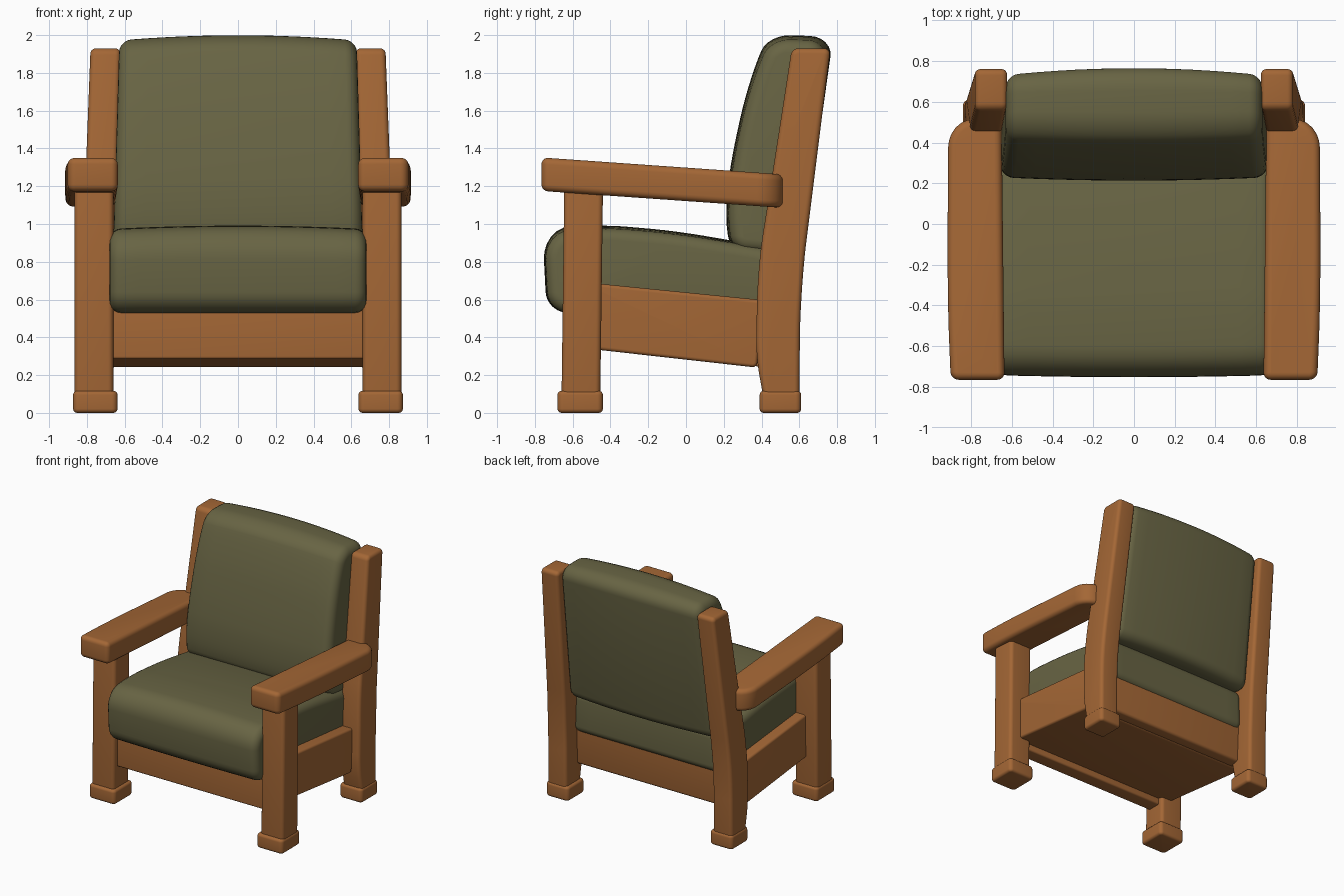
import bpy, bmesh, math
from mathutils import Vector

if "Cube" in bpy.data.objects:
    bpy.data.objects.remove(bpy.data.objects["Cube"])


def material(name, rgb):
    m = bpy.data.materials.new(name)
    m.diffuse_color = (*rgb, 1)
    m.use_nodes = True
    m.node_tree.nodes["Principled BSDF"].inputs["Base Color"].default_value = m.diffuse_color
    return m


WOOD = material("warm wood", (0.37, 0.135, 0.036))
FABRIC = material("olive fabric", (0.138, 0.128, 0.057))


def offset(poly, d):
    """Inset a counter-clockwise polygon of (u, v, radius) by d."""
    out, n = [], len(poly)
    for i in range(n):
        p = Vector(poly[i][:2])
        e1 = (p - Vector(poly[i - 1][:2])).normalized()
        e2 = (Vector(poly[(i + 1) % n][:2]) - p).normalized()
        n1, n2 = Vector((-e1.y, e1.x)), Vector((-e2.y, e2.x))
        q = p + (n1 + n2) * d / (1 + n1.dot(n2))
        out.append((q.x, q.y, max(poly[i][2] - d, 0.004)))
    return out


def rounded(poly, seg=6):
    """Round every corner with a short curve."""
    pts, n = [], len(poly)
    for i in range(n):
        p = Vector(poly[i][:2])
        a, b = Vector(poly[i - 1][:2]) - p, Vector(poly[(i + 1) % n][:2]) - p
        pa = p + a.normalized() * min(poly[i][2], a.length * 0.48)
        pb = p + b.normalized() * min(poly[i][2], b.length * 0.48)
        for k in range(seg + 1):
            t = k / seg
            # blend towards the corner for a near-circular arc
            w = 1.41 * t * (1 - t)
            s = (1 - t) ** 2 + w + t * t
            pts.append((pa * (1 - t) ** 2 + p * w + pb * t * t) / s)
    return pts


def loft(name, poly, w0, w1, edge, mat, place, slices=1, mirror=False):
    """Extrude a rounded profile from w0 to w1 with softened end edges."""
    area = sum(poly[i - 1][0] * poly[i][1] - poly[i][0] * poly[i - 1][1]
               for i in range(len(poly)))
    if area < 0:
        poly = poly[::-1]
    arc = [(edge * (1 - math.sin(a)), edge * (1 - math.cos(a)))
           for a in (k * math.pi / 10 for k in range(6))]
    stations = [(d, w0 + h) for d, h in arc]
    span = w1 - w0 - 2 * edge
    stations += [(0, w0 + edge + span * k / slices) for k in range(1, slices)]
    stations += [(d, w1 - h) for d, h in reversed(arc)]
    bm = bmesh.new()
    rings = [[bm.verts.new(place(p.x, p.y, w)) for p in rounded(offset(poly, d))]
             for d, w in stations]
    for r, s in zip(rings, rings[1:]):
        for i in range(len(r)):
            bm.faces.new((r[i - 1], r[i], s[i], s[i - 1]))
    bm.faces.new(rings[0])
    bm.faces.new(rings[-1])
    bmesh.ops.recalc_face_normals(bm, faces=bm.faces)
    me = bpy.data.meshes.new(name)
    bm.to_mesh(me)
    bm.free()
    me.materials.append(mat)
    ob = bpy.data.objects.new(name, me)
    bpy.context.collection.objects.link(ob)
    if mirror:
        ob.modifiers.new("mirror", 'MIRROR').use_mirror_merge = False
    bpy.ops.object.select_all(action='DESELECT')
    ob.select_set(True)
    bpy.context.view_layer.objects.active = ob
    bpy.ops.object.shade_smooth_by_angle(angle=math.radians(40))
    return ob


def rect(x0, x1, y0, y1, r):
    return [(x0, y0, r), (x1, y0, r), (x1, y1, r), (x0, y1, r)]


def side(y, z, x):
    return (x, y, z)


# Front legs, leaning back very slightly
loft("front_leg", rect(0.66, 0.865, -0.66, -0.455, 0.028), 0.08, 1.22, 0.01, WOOD,
     lambda x, y, z: (x, y + 0.013 * z, z), mirror=True)

# Back legs that bend back and lean inward as they rise
back_leg = [(0.41, 0.08, 0.01), (0.37, 0.30, 0.1), (0.38, 0.78, 0.2), (0.435, 1.12, 0.2),
            (0.56, 1.93, 0.035), (0.765, 1.93, 0.035), (0.605, 0.65, 0.25), (0.6, 0.08, 0.01)]
loft("back_leg", back_leg, 0.66, 0.832, 0.028, WOOD,
     lambda y, z, x: (x - 0.038 * max(0, z - 0.6) / 1.33 - 0.01 * max(0, z - 0.6) * (x > 0.75), y, z),
     mirror=True)

# Foot blocks
for name, x1, y0, y1 in (("front_foot", 0.873, -0.68, -0.44), ("back_foot", 0.84, 0.39, 0.61)):
    loft(name, rect(0.638, x1, y0, y1, 0.03), 0, 0.117, 0.022, WOOD,
         lambda x, y, z: (x, y, z), mirror=True)

# Armrests, sloping down to the back
arm = [(0.636, -0.765, 0.035), (0.9, -0.765, 0.04), (0.917, -0.35, 0.3),
       (0.912, 0.515, 0.14), (0.65, 0.515, 0.03)]
loft("armrest", arm, 1.175, 1.352, 0.035, WOOD,
     lambda x, y, z: (x, y, z - 0.07 * (y + 0.765)), mirror=True)

# Sloping seat box, front rail and back rail
seat_box = [(-0.52, 0.34, 0.02), (0.375, 0.24, 0.025), (0.41, 0.597, 0.02), (-0.52, 0.69, 0.02)]
loft("seat_box", seat_box, -0.765, 0.765, 0.018, WOOD, side)
loft("front_rail", rect(-0.61, -0.49, 0.285, 0.56, 0.015), -0.68, 0.68, 0.01, WOOD, side)
back_rail = [(0.36, 0.245, 0.02), (0.455, 0.25, 0.02), (0.475, 0.56, 0.02), (0.38, 0.58, 0.02)]
loft("back_rail", back_rail, -0.68, 0.68, 0.01, WOOD, side)


# Seat cushion with a gently bowed front and top
def seat_shape(y, z, x):
    t = 1 - (x / 0.68) ** 2
    return (x, y - 0.01 * t * max(0, -y) / 0.75, z + 0.018 * t * min(1, max(0, z - 0.75) / 0.2))


seat = [(-0.728, 0.53, 0.11), (-0.75, 0.958, 0.15), (-0.45, 0.98, 0.14), (-0.05, 0.945, 0.15),
        (0.49, 0.86, 0.07), (0.5, 0.52, 0.06), (-0.4, 0.53, 0.05)]
loft("seat_cushion", seat, -0.68, 0.68, 0.06, FABRIC, seat_shape, slices=12)


# Back cushion, bowed front and back, narrowing towards the top
def back_shape(y, z, x):
    t = 1 - (x / 0.66) ** 2
    f = max(-1, min(1, (y - 0.41 - 0.2 * (z - 1)) / 0.17))
    bow = 0.04 if f > 0 else 0.016
    return (x * (1 - 0.045 * (z - 0.9)), y + bow * t * f,
            z + 0.028 * t * max(0, z - 1.5) / 0.48)


back = [(0.245, 0.86, 0.08), (0.22, 1.1, 0.15), (0.283, 1.5, 0.2), (0.378, 1.82, 0.15),
        (0.455, 1.975, 0.1), (0.745, 1.965, 0.1), (0.575, 0.83, 0.08)]
loft("back_cushion", back, -0.66, 0.66, 0.065, FABRIC, back_shape, slices=12)
